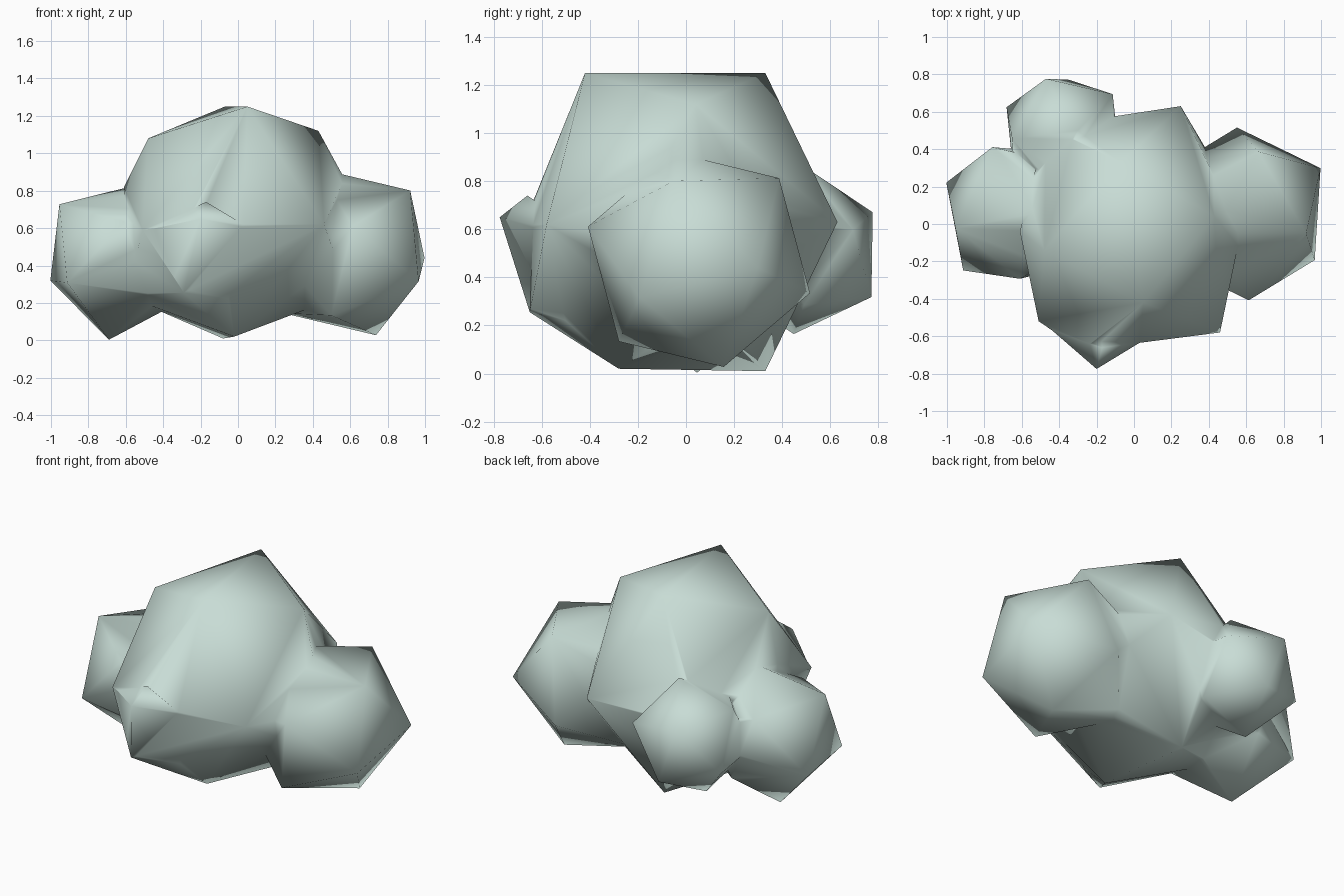
import bpy, bmesh
from mathutils import Vector, Matrix

if "Cube" in bpy.data.objects:
    bpy.data.objects.remove(bpy.data.objects["Cube"])

mat = bpy.data.materials.new("pale_sage")
mat.diffuse_color = (0.58, 0.72, 0.67, 1)
mat.use_nodes = True
mat.node_tree.nodes["Principled BSDF"].inputs["Base Color"].default_value = mat.diffuse_color


def finish(name, bm):
    """Turn a bmesh into an object with the sage material."""
    bmesh.ops.recalc_face_normals(bm, faces=bm.faces)
    me = bpy.data.meshes.new(name)
    bm.to_mesh(me)
    bm.free()
    me.materials.append(mat)
    ob = bpy.data.objects.new(name, me)
    bpy.context.collection.objects.link(ob)
    return ob


def hull(name, points):
    """Faceted lump wrapped around a few corner points."""
    bm = bmesh.new()
    for p in points:
        bm.verts.new(p)
    bmesh.ops.convex_hull(bm, input=bm.verts)
    loose = [v for v in bm.verts if not v.link_faces]
    bmesh.ops.delete(bm, geom=loose, context='VERTS')
    return finish(name, bm)


def frame(a, b):
    """Rotation whose axes follow direction a and, square to it, b."""
    x = a.normalized()
    y = (b - x * b.dot(x)).normalized()
    return Matrix((x, y, x.cross(y))).transposed()


def lobe(name, centre, radius, a, b):
    """Icosahedron turned so two neighbouring corners point at a and b."""
    c = Vector(centre)
    bm = bmesh.new()
    bmesh.ops.create_icosphere(bm, subdivisions=1, radius=radius)
    bm.verts.ensure_lookup_table()
    v0 = bm.verts[0]
    v1 = v0.link_edges[0].other_vert(v0)
    rot = frame(Vector(a) - c, Vector(b) - c) @ frame(v0.co, v1.co).transposed()
    for v in bm.verts:
        v.co = rot @ v.co + c
    return finish(name, bm)


# main clump
main = hull("leafy_clump", [
    (.05, -.42, 1.25), (-.07, .33, 1.25),                 # crown
    (.43, .04, 1.12), (-.48, -.14, 1.08),                 # shoulders
    (.57, -.05, .87), (-.61, -.04, .82),
    (.25, .63, .63), (.46, -.58, .62),                    # waist
    (-.28, -.675, .62), (-.47, .52, .60), (-.51, -.52, .59),
    (.59, .07, .25), (-.60, 0, .235),                     # underside
    (-.29, -.65, .255), (-.02, -.28, .02), (-.08, .33, .01),
])

# side clumps
left = lobe("left_clump", (-.602, .052, .45), .455, (-1.0, .22, .32), (-.91, -.24, .31))
mid = Vector((-.602, .052, .45))
for v in left.data.vertices:                              # pull in the buried side
    if v.co.x > -.65:
        v.co = mid + (v.co - mid) * .86
parts = [
    left,
    lobe("right_clump", (.582, .054, .473), .483, (1.0, .30, .44), (.92, -.05, .80)),
    lobe("back_clump", (-.378, .474, .51), .355, (-.47, .775, .67), (-.35, .775, .32)),
    hull("front_clump", [                                 # low peak on the front
        (-.20, -.775, .65), (-.50, -.515, .59), (-.288, -.655, .25),
        (.03, -.635, .62), (-.17, -.66, .74), (-.2, -.3, .5), (-.05, -.50, .22)]),
]

# fuse the clumps so shading flows over the seams
bpy.context.view_layer.objects.active = main
for p in parts:
    mod = main.modifiers.new("fuse", 'BOOLEAN')
    mod.operation = 'UNION'
    mod.solver = 'EXACT'
    mod.object = p
    bpy.ops.object.modifier_apply(modifier=mod.name)
for p in parts:
    bpy.data.objects.remove(p)

bm = bmesh.new()
bm.from_mesh(main.data)
bmesh.ops.remove_doubles(bm, verts=bm.verts, dist=0.012)
bmesh.ops.triangulate(bm, faces=bm.faces)
for f in bm.faces:
    f.smooth = True
bm.to_mesh(main.data)
bm.free()
